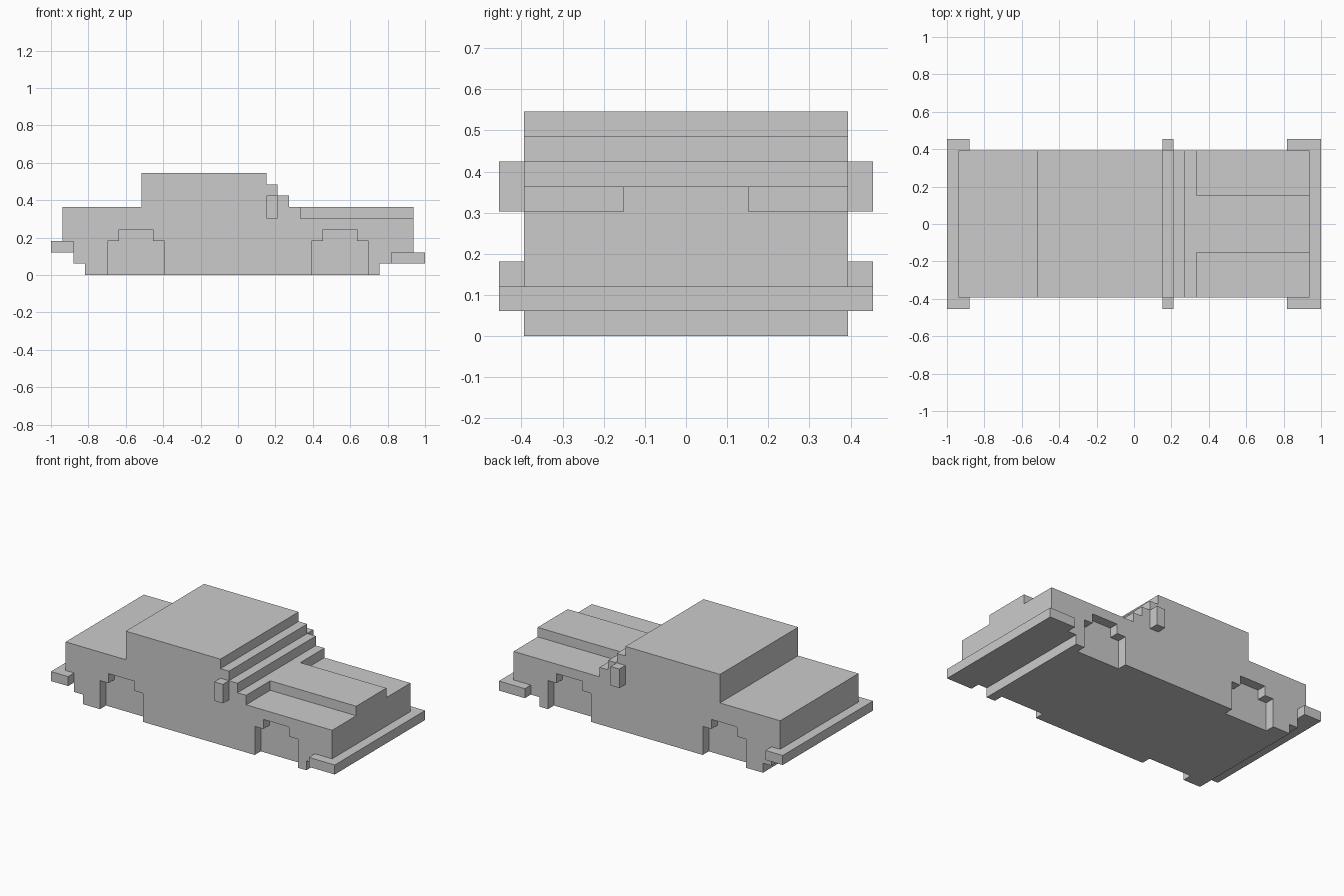
import bpy, bmesh

if "Cube" in bpy.data.objects:
    bpy.data.objects.remove(bpy.data.objects["Cube"])

U = 2 / 33  # one block; all coordinates below are in blocks


def extrude(bm, profile, y0, y1):
    """Add an (x, z) side profile swept from y0 to y1."""
    verts = [bm.verts.new((x * U, y0 * U, z * U)) for x, z in profile]
    face = bm.faces.new(verts)
    res = bmesh.ops.extrude_face_region(bm, geom=[face])
    moved = [v for v in res["geom"] if isinstance(v, bmesh.types.BMVert)]
    bmesh.ops.translate(bm, verts=moved, vec=(0, (y1 - y0) * U, 0))


def rect(x0, x1, z0, z1):
    return [(x0, z0), (x1, z0), (x1, z1), (x0, z1)]


def part(name, sweeps):
    """Make one object from a list of (profile, y0, y1) sweeps."""
    bm = bmesh.new()
    for profile, y0, y1 in sweeps:
        extrude(bm, profile, y0, y1)
    bmesh.ops.recalc_face_normals(bm, faces=bm.faces)
    mesh = bpy.data.meshes.new(name)
    bm.to_mesh(mesh)
    bm.free()
    obj = bpy.data.objects.new(name, mesh)
    bpy.context.collection.objects.link(obj)
    return obj


def cut(target, cutter):
    mod = target.modifiers.new(cutter.name, 'BOOLEAN')
    mod.operation = 'DIFFERENCE'
    mod.solver = 'EXACT'
    mod.object = cutter
    cutter.hide_render = True
    cutter.display_type = 'WIRE'
    bpy.context.view_layer.objects.active = target
    bpy.ops.object.modifier_apply(modifier=mod.name)
    bpy.data.objects.remove(cutter)


# Car body: stepped side profile with seats for both bumpers
body = part("car_body", [([
    (-13.5, 0), (12.5, 0), (12.5, 1), (13.5, 1), (13.5, 2), (15.5, 2),
    (15.5, 6), (4.5, 6), (4.5, 7), (3.5, 7), (3.5, 8), (2.5, 8), (2.5, 9),
    (-8.5, 9), (-8.5, 6), (-15.5, 6), (-15.5, 3), (-14.5, 3), (-14.5, 1),
    (-13.5, 1)], -6.5, 6.5)])

# Wheel arches: stepped recesses one block deep on both sides
arch = [(-2.5, -1), (2.5, -1), (2.5, 3), (1.5, 3), (1.5, 4),
        (-1.5, 4), (-1.5, 3), (-2.5, 3)]
arches = []
for cx in (-9, 9):
    for s in (-1, 1):
        arches.append(([(cx + x, z) for x, z in arch], s * 5.5, s * 7.5))
cut(body, part("wheel_arch_cutter", arches))

# Lowered hood strips either side of the raised centre
cut(body, part("hood_cutter",
               [(rect(5.5, 17, 5, 7), s * 2.5, s * 7.5) for s in (-1, 1)]))

# Bumpers, wider than the body
part("front_bumper", [(rect(13.5, 16.5, 1, 2), -7.5, 7.5)])
part("rear_bumper", [(rect(-16.5, -14.5, 2, 3), -7.5, 7.5)])

# Side mirrors
for s, side in ((-1, "right"), (1, "left")):
    part(side + "_mirror", [(rect(2.5, 3.5, 5, 7), s * 6.5, s * 7.5)])
